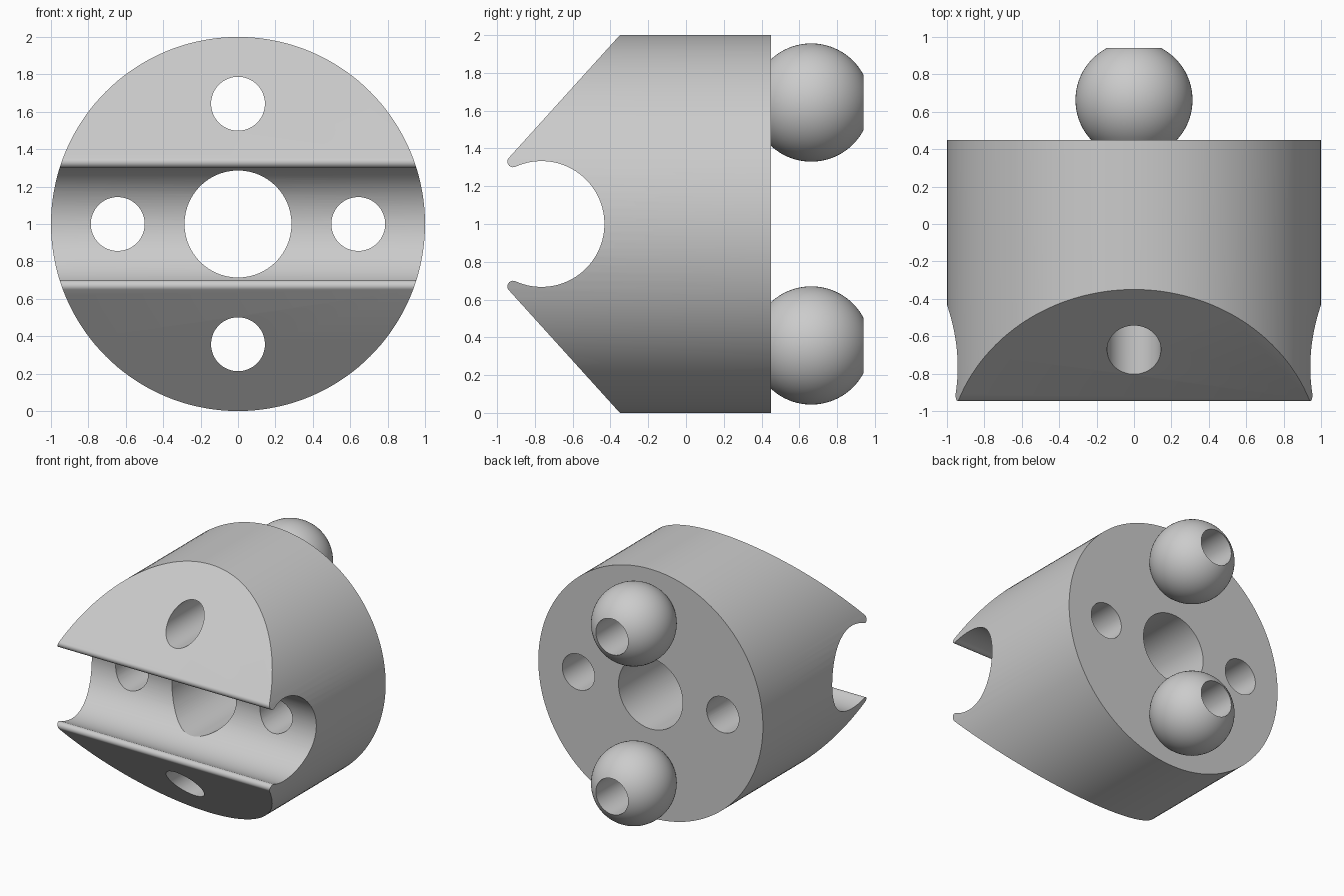
import bpy, bmesh
from math import sin, cos, pi, radians, sqrt
from mathutils import Vector, Matrix

if "Cube" in bpy.data.objects:
    bpy.data.objects.remove(bpy.data.objects["Cube"], do_unlink=True)

grey = bpy.data.materials.new("plain grey")
grey.use_nodes = True
colour = (0.6, 0.6, 0.6, 1)
grey.diffuse_color = colour
grey.node_tree.nodes["Principled BSDF"].inputs["Base Color"].default_value = colour

MID = 1.0          # height of the body axis
BACK = 0.45        # rear face
OFFSET = 0.643     # small holes from the axis
HOLE, BORE = 0.144, 0.286
BALL, BALL_Y = 0.313, 0.663


def make_object(name, bm):
    bmesh.ops.recalc_face_normals(bm, faces=bm.faces)
    mesh = bpy.data.meshes.new(name)
    bm.to_mesh(mesh)
    bm.free()
    mesh.materials.append(grey)
    obj = bpy.data.objects.new(name, mesh)
    bpy.context.collection.objects.link(obj)
    return obj


def rod(name, x, z, radius, segments):
    """Cylinder along y, longer than the body."""
    bm = bmesh.new()
    place = Matrix.Translation((x, 0, z)) @ Matrix.Rotation(pi / 2, 4, "X")
    bmesh.ops.create_cone(bm, cap_ends=True, segments=segments, radius1=radius,
                          radius2=radius, depth=4, matrix=place)
    return make_object(name, bm)


def cut(obj, cutter, operation):
    mod = obj.modifiers.new("cut", "BOOLEAN")
    mod.operation, mod.solver, mod.object = operation, "EXACT", cutter
    bpy.context.view_layer.objects.active = obj
    bpy.ops.object.modifier_apply(modifier=mod.name)
    bpy.data.objects.remove(cutter, do_unlink=True)


def smooth(obj):
    bpy.ops.object.select_all(action="DESELECT")
    obj.select_set(True)
    bpy.context.view_layer.objects.active = obj
    bpy.ops.object.shade_smooth_by_angle(angle=radians(30))


def arc(centre, radius, start, end, steps):
    angles = [radians(start + (end - start) * i / steps) for i in range(steps + 1)]
    return [(centre[0] + radius * cos(a), centre[1] + radius * sin(a)) for a in angles]


# Side profile: wedge nose, rounded lips and round groove, mirrored about the axis
groove_y, groove_r, lip_r, lip_angle = -0.765, 0.333, 0.03, 114.5
reach = groove_r + lip_r
lip = (groove_y + reach * cos(radians(lip_angle)), reach * sin(radians(lip_angle)))
half = [(BACK, 1.2), (-0.17, 1.2), (-0.35, 1.0)]
half += arc(lip, lip_r, 137, 180 + lip_angle, 12)
half += arc((groove_y, 0), groove_r, lip_angle, 0, 40)[1:]
profile = half + [(y, -z) for y, z in reversed(half[:-1])]

bm = bmesh.new()
face = bm.faces.new([bm.verts.new((-1.3, y, MID + z)) for y, z in profile])
side = bmesh.ops.extrude_face_region(bm, geom=[face])["geom"]
bmesh.ops.translate(bm, vec=(2.6, 0, 0),
                    verts=[v for v in side if isinstance(v, bmesh.types.BMVert)])
body = make_object("body", bm)
cut(body, rod("round_outline", 0, MID, 1, 144), "INTERSECT")

# Centre bore and four small through holes
cut(body, rod("bore_cutter", 0, MID, BORE, 96), "DIFFERENCE")
for dx, dz in ((1, 0), (-1, 0), (0, 1), (0, -1)):
    cut(body, rod("hole_cutter", dx * OFFSET, MID + dz * OFFSET, HOLE, 64), "DIFFERENCE")
smooth(body)

# Drilled balls on the rear face, turned from an arc plus the hole wall
start = -math_angle if (math_angle := 0) else None
foot = sqrt(BALL ** 2 - (BALL_Y - BACK) ** 2)
rim = sqrt(BALL ** 2 - HOLE ** 2)
for name, sign in (("upper_ball", 1), ("lower_ball", -1)):
    z = MID + sign * OFFSET
    bm = bmesh.new()
    low = Vector((foot, BACK - BALL_Y)).angle_signed(Vector((1, 0)))
    high = Vector((HOLE, rim)).angle_signed(Vector((1, 0)))
    path = arc((0, BALL_Y), BALL, low * 180 / pi, high * 180 / pi, 32) + [(HOLE, BACK)]
    verts = [bm.verts.new((r, y, z)) for r, y in path]
    edges = [bm.edges.new(pair) for pair in zip(verts, verts[1:])]
    bmesh.ops.spin(bm, geom=verts + edges, cent=(0, 0, z), axis=(0, 1, 0),
                   angle=2 * pi, steps=64, use_merge=True)
    bmesh.ops.remove_doubles(bm, verts=bm.verts, dist=0.0001)
    smooth(make_object(name, bm))
